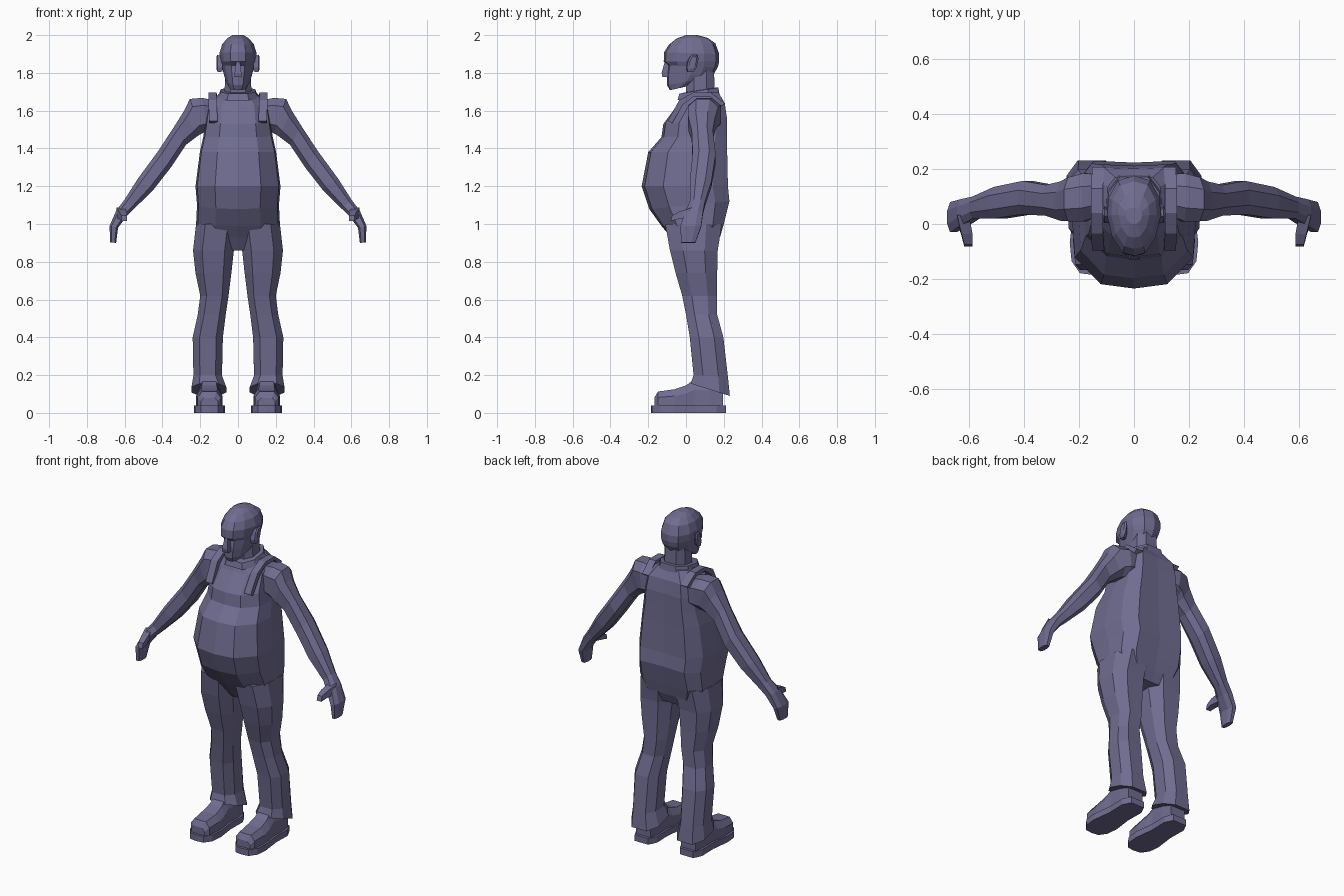
import bpy, bmesh
from mathutils import Vector as V

mat = bpy.data.materials.new("slate")
mat.diffuse_color = (0.16, 0.15, 0.28, 1)


def sym(half):
    """Close a half outline (u >= 0) by mirroring it across u = 0."""
    return half + [(-u, v) for u, v in reversed(half) if u > 0]


OCT = [(-1, -.45), (-.55, -1), (.55, -1), (1, -.45), (1, .45), (.55, 1), (-.55, 1), (-1, .45)]
BOX = [(-1, -1), (1, -1), (1, 1), (-1, 1)]
BODY = sym([(0, -1), (.54, -.93), (.96, -.5), (1, .1), (.95, .65), (.68, 1), (0, .97)])
SKULL = sym([(0, -1), (.42, -.93), (.8, -.55), (1, 0), (.95, .45), (.6, .88), (0, 1)])
SHOE = sym([(.62, 1), (1, .25), (1, -1)])
SOLE = sym([(0, -1), (.55, -.97), (.92, -.75), (1, -.4), (.82, .2), (.85, .75), (.55, 1), (0, 1)])


def loft(name, shape, rings, mirror=False):
    """Skin a section outline over rings given as (centre, u axis, v axis)."""
    bm = bmesh.new()
    rows = [[bm.verts.new(V(c) + V(a) * u + V(b) * v) for u, v in shape] for c, a, b in rings]
    n = len(shape)
    for r, s in zip(rows, rows[1:]):
        for i in range(n):
            j = (i + 1) % n
            bm.faces.new((r[i], r[j], s[j], s[i]))
    bm.faces.new(rows[0])
    bm.faces.new(rows[-1])
    bmesh.ops.recalc_face_normals(bm, faces=bm.faces)
    me = bpy.data.meshes.new(name)
    bm.to_mesh(me)
    bm.free()
    me.materials.append(mat)
    ob = bpy.data.objects.new(name, me)
    bpy.context.collection.objects.link(ob)
    if mirror:
        ob.modifiers.new("mirror", 'MIRROR')
    return ob


def flat(x0, x1, yf, yb, zf, zb=None):
    """Roughly horizontal ring; zf / zb are the front and back heights."""
    zb = zf if zb is None else zb
    return (((x0 + x1) / 2, (yf + yb) / 2, (zf + zb) / 2),
            ((x1 - x0) / 2, 0, 0), (0, (yb - yf) / 2, (zb - zf) / 2))


def limb(xo, zo, xi, zi, yf, yb):
    """Ring between an outer and an inner silhouette point."""
    return (((xo + xi) / 2, (yf + yb) / 2, (zo + zi) / 2),
            ((xo - xi) / 2, 0, (zo - zi) / 2), (0, (yb - yf) / 2, 0))


# torso with large belly: half width, front y, back y, front z, back z
loft("torso", BODY, [flat(-w, w, f, b, zf, zb) for w, f, b, zf, zb in [
    (.10, -.03, .15, .86, .87), (.19, -.08, .18, .93, .93),
    (.222, -.13, .20, .99, 1.0), (.217, -.195, .23, 1.08, 1.12),
    (.225, -.235, .222, 1.20, 1.20), (.202, -.20, .218, 1.38, 1.38),
    (.183, -.13, .217, 1.46, 1.47), (.172, -.12, .217, 1.53, 1.56),
    (.158, -.045, .205, 1.63, 1.64), (.10, -.02, .17, 1.68, 1.70)]])

# overall straps running over the shoulders
loft("strap", BOX, [((x, y, z), (.022, 0, 0), n) for x, y, z, n in [
    (.13, -.085, 1.54, (0, .012, -.006)), (.135, -.025, 1.645, (0, .010, -.012)),
    (.135, .04, 1.685, (0, 0, -.012)), (.135, .13, 1.685, (0, 0, -.012)),
    (.13, .195, 1.63, (0, -.012, -.008))]], True)

# trouser legs with a slanted, flared hem
loft("trouser_leg", OCT, [flat(*r) for r in [
    (.005, .222, -.11, .19, 1.00), (.022, .238, -.085, .168, .86),
    (.035, .225, -.055, .165, .74), (.05, .20, -.02, .165, .62),
    (.065, .213, 0, .165, .52), (.08, .24, .02, .198, .40),
    (.085, .236, .04, .222, .20, .19), (.062, .246, .025, .232, .155, .09)]], True)

# shoes
loft("shoe", SHOE, [((.152, y, (h + .03) / 2), (w, 0, 0), (0, 0, (h - .03) / 2)) for y, w, h in [
    (-.168, .045, .08), (-.148, .062, .113), (-.06, .07, .125), (0, .064, .145),
    (.045, .055, .178), (.13, .058, .17), (.195, .05, .15)]], True)
loft("shoe_sole", SOLE, [flat(.07, .234, -.185, .212, 0), flat(.07, .234, -.185, .212, .038)], True)

# arms and mitten-like hands
loft("arm", OCT, [limb(*r) for r in [
    (.13, 1.655, .12, 1.50, .03, .18), (.19, 1.668, .165, 1.49, .01, .185),
    (.255, 1.662, .19, 1.48, .01, .17), (.285, 1.60, .215, 1.465, .012, .155),
    (.335, 1.52, .275, 1.42, .03, .142), (.42, 1.39, .355, 1.30, .035, .157),
    (.53, 1.24, .445, 1.185, .02, .135), (.60, 1.13, .55, 1.08, .02, .10),
    (.645, 1.07, .587, 1.045, -.005, .09), (.68, .99, .635, .98, -.03, .08),
    (.677, .903, .645, .90, -.025, .05)]], True)
loft("thumb", BOX, [
    ((.622, .02, 1.06), (.022, 0, 0), (0, .012, .028)),
    ((.608, -.04, 1.045), (.02, 0, 0), (0, .004, .02)),
    ((.603, -.078, 1.03), (.015, 0, 0), (0, .004, .015))], True)

# neck and collar
loft("neck", OCT, [flat(-.075, .075, .0, .155, 1.62), flat(-.066, .066, .0, .148, 1.82)])
loft("collar", OCT, [flat(-.105, .105, -.045, .178, 1.655, 1.68),
                     flat(-.092, .092, -.035, .172, 1.69, 1.722),
                     flat(-.076, .076, -.012, .158, 1.695, 1.722)])

# head: half width, front y, back y, front z, back z
loft("head", SKULL, [flat(-w, w, f, b, zf, zb) for w, f, b, zf, zb in [
    (.045, -.085, .01, 1.708, 1.73), (.064, -.10, .11, 1.735, 1.775),
    (.074, -.102, .145, 1.785, 1.79), (.086, -.094, .168, 1.84, 1.83),
    (.094, -.118, .176, 1.86, 1.86), (.098, -.116, .176, 1.91, 1.90),
    (.083, -.09, .155, 1.95, 1.957), (.056, -.05, .115, 1.982, 1.985),
    (.03, 0, .06, 2.0, 2.0)]])
loft("nose", BOX, [((0, -.095, 1.858), (.010, 0, 0), (0, .018, 0)),
                   ((0, -.107, 1.80), (.018, 0, 0), (0, .022, 0)),
                   ((0, -.107, 1.777), (.02, 0, 0), (0, .018, 0))])
loft("ear", OCT, [((.082, .022, 1.845), (0, .018, 0), (0, .006, .038)),
                  ((.108, .035, 1.85), (0, .026, 0), (0, .010, .046)),
                  ((.115, .036, 1.855), (0, .016, 0), (0, .008, .032))], True)
